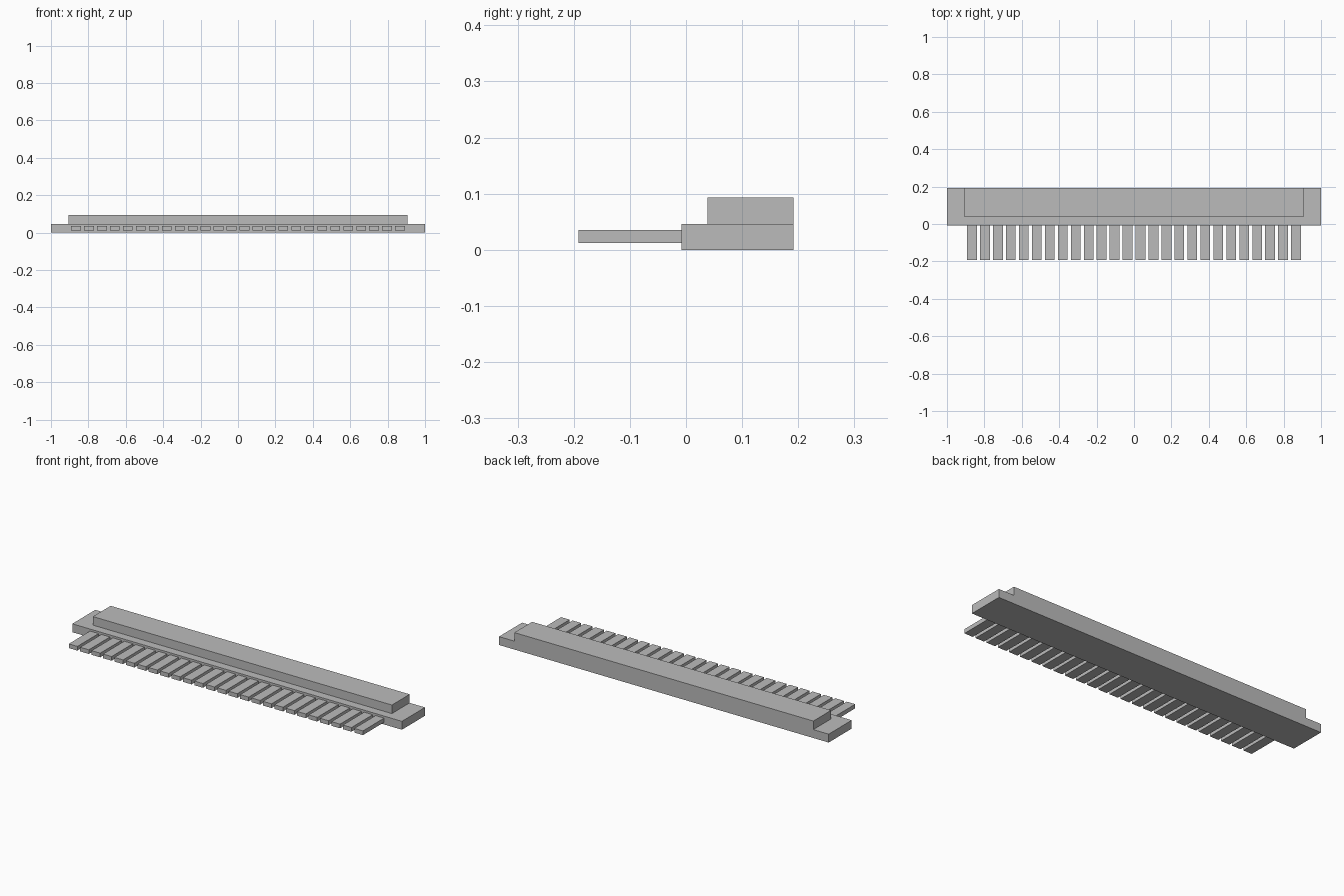
import bpy

default = bpy.data.objects.get("Cube")
if default:
    bpy.data.objects.remove(default, do_unlink=True)

grey = bpy.data.materials.new("light_grey")
grey.use_nodes = True
colour = (0.5, 0.5, 0.5, 1)
grey.diffuse_color = colour
grey.node_tree.nodes["Principled BSDF"].inputs["Base Color"].default_value = colour


def box(name, x, y, z):
    """Box spanning the given (low, high) range on each axis."""
    spans = (x, y, z)
    bpy.ops.mesh.primitive_cube_add(size=1, location=[(a + b) / 2 for a, b in spans])
    obj = bpy.context.object
    obj.name = name
    obj.scale = [b - a for a, b in spans]
    bpy.ops.object.transform_apply(location=False, rotation=False, scale=True)
    obj.data.materials.append(grey)
    return obj


# Stepped connector body
box("base_flange", (-1, 1), (-0.008, 0.192), (0, 0.046))
box("raised_housing", (-0.907, 0.907), (0.038, 0.192), (0.046, 0.093))

# Row of flat contact pins along the front
PINS = 26
PITCH = 0.0693
HALF_WIDTH = 0.026
for i in range(PINS):
    centre = (i - (PINS - 1) / 2) * PITCH
    box(f"pin_{i + 1}", (centre - HALF_WIDTH, centre + HALF_WIDTH),
        (-0.192, -0.008), (0.012, 0.035))
